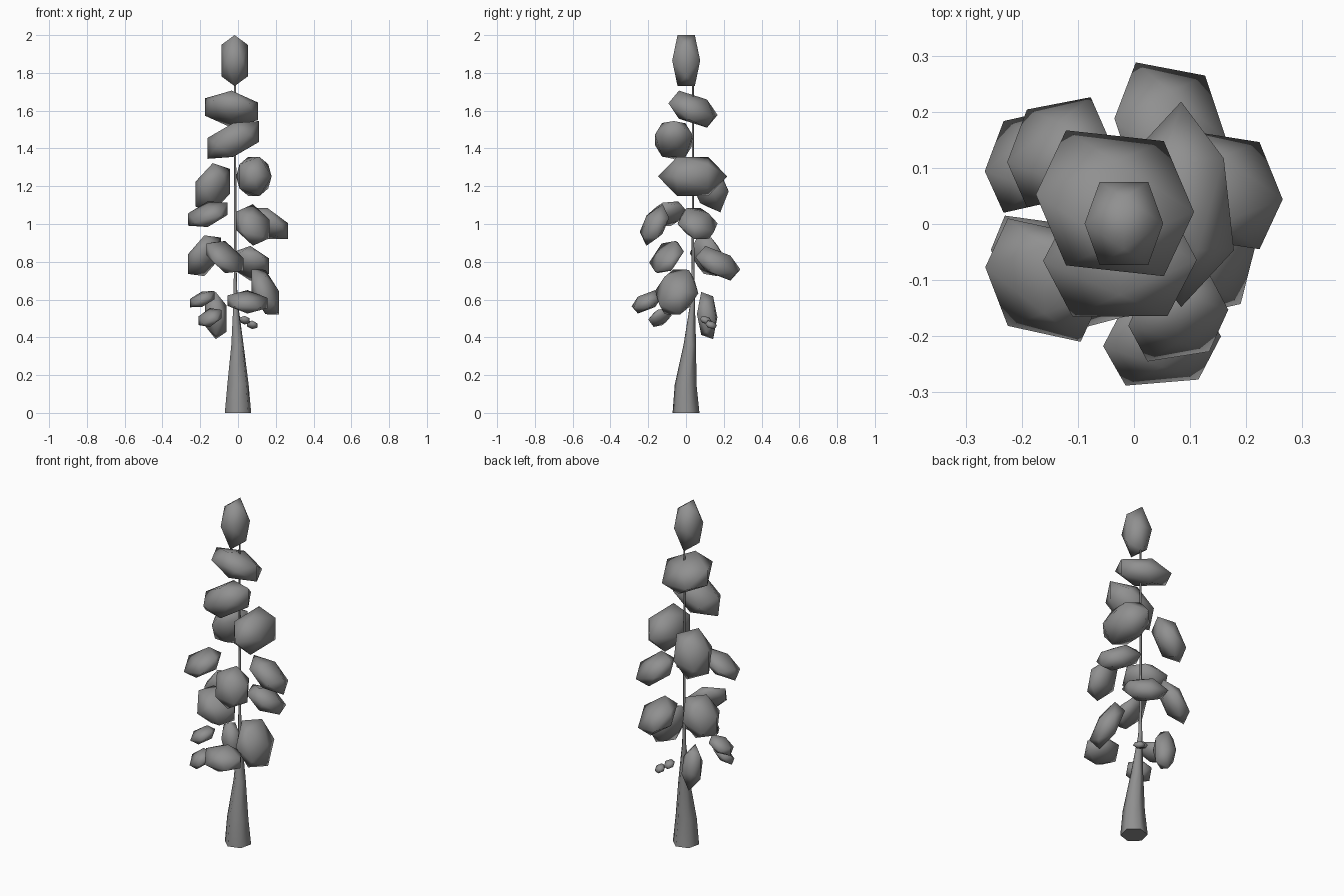
import bpy, bmesh, math
from mathutils import Matrix, Vector

if "Cube" in bpy.data.objects:
    bpy.data.objects.remove(bpy.data.objects["Cube"])

grey = bpy.data.materials.new("plain grey")
grey.diffuse_color = (0.28, 0.28, 0.28, 1)
grey.use_nodes = True
grey.node_tree.nodes["Principled BSDF"].inputs["Base Color"].default_value = grey.diffuse_color


def finish(bm, name, angle):
    bmesh.ops.recalc_face_normals(bm, faces=bm.faces)
    mesh = bpy.data.meshes.new(name)
    bm.to_mesh(mesh)
    bm.free()
    ob = bpy.data.objects.new(name, mesh)
    bpy.context.collection.objects.link(ob)
    mesh.materials.append(grey)
    bpy.ops.object.select_all(action='DESELECT')
    ob.select_set(True)
    bpy.context.view_layer.objects.active = ob
    bpy.ops.object.shade_smooth_by_angle(angle=math.radians(angle))
    return ob


def clump(name, centre, half, droop=0.52, swing=0, end_on=False):
    """Icosahedron of the given half size, drooping away from the stem.
    swing turns the droop direction (degrees)."""
    bm = bmesh.new()
    bmesh.ops.create_icosphere(bm, subdivisions=1, radius=1)
    # Point a vertex to the front, or lay an edge across the top
    if end_on:
        turn = Matrix.Rotation(math.pi / 2, 3, 'X')
    else:
        turn = Matrix.Rotation(math.pi / 2, 3, 'Z') @ Matrix.Rotation(math.radians(-31.72), 3, 'Y')
    # Lean follows the outward direction
    a = math.atan2(centre[1], centre[0]) + math.radians(swing)
    ux, uy = math.cos(a), math.sin(a)
    xy, xz, yz = -droop * ux * uy, -droop * ux, -droop * uy
    b = math.sqrt(1 - xy * xy)
    c = (yz - xy * xz) / b
    d = math.sqrt(max(0.05, 1 - xz * xz - c * c))
    shear = Matrix(((1, 0, 0), (xy, b, 0), (xz, c, d)))
    bmesh.ops.transform(bm, matrix=(shear @ turn).to_4x4(), verts=bm.verts)
    top = [max(v.co[i] for v in bm.verts) for i in range(3)]
    for v in bm.verts:
        v.co = Vector([centre[i] + v.co[i] / top[i] * half[i] for i in range(3)])
    return finish(bm, name, 80)


# Top of the tree: upright crown, two caps and a long cross clump
clump("crown", (-.018, .001, 1.865), (.07, .074, .135), droop=0)
clump("upper_cap", (-.034, .037, 1.608), (.141, .13, .098), droop=.45, swing=-60)
clump("lower_cap", (-.025, -.065, 1.445), (.137, .1, .1), droop=.45, swing=-70)
clump("cross_clump", (.084, .035, 1.252), (.094, .183, .104), droop=0, end_on=True)

# Clumps that do not simply hang away from the stem
clump("hanging_clump", (-.068, -.103, .825), (.098, .092, .085), droop=.65, swing=80)
clump("standing_clump", (-.118, .112, .515), (.057, .054, .125), droop=.2, swing=-90)
clump("upright_clump", (-.134, .128, 1.192), (.092, .098, .13), droop=.4)

# Drooping foliage: centre, half size
for centre, half in [
    ((-.16, -.1, 1.052), (.105, .11, .068)),
    ((.079, -.167, .995), (.089, .078, .11)),
    ((.157, .061, 1.002), (.108, .106, .082)),
    ((-.178, .114, .832), (.088, .094, .108)),
    ((.065, .169, .792), (.1, .119, .092)),
    ((.145, -.049, .64), (.073, .114, .12)),
    ((.05, -.209, .588), (.105, .079, .062)),
    ((-.19, -.055, .602), (.065, .07, .043)),
    ((-.149, -.138, .505), (.061, .062, .05)),
]:
    clump("foliage", centre, half)

# Two tiny sprigs low on the back
for centre in [(.035, .105, .491), (.075, .133, .466)]:
    clump("small_sprig", centre, (.027, .031, .023), droop=.35)

# Trunk: flared six-sided foot narrowing to a thin stem (x, y, z, radius)
rings = [(0, 0, 0, .073), (0, -.002, .15, .059), (-.003, .02, .36, .034),
         (-.013, .036, .6, .011), (-.015, .037, .8, .007), (-.015, .037, 1.8, .005)]
bm = bmesh.new()
loops = []
for x, y, z, r in rings:
    loops.append([bm.verts.new((x + r * math.cos(k * math.pi / 3 + .3),
                                y + r * math.sin(k * math.pi / 3 + .3), z)) for k in range(6)])
for a, b in zip(loops, loops[1:]):
    for k in range(6):
        j = (k + 1) % 6
        bm.faces.new((a[k], a[j], b[j], b[k]))
bm.faces.new(loops[0])
bm.faces.new(loops[-1])
finish(bm, "trunk", 65)
